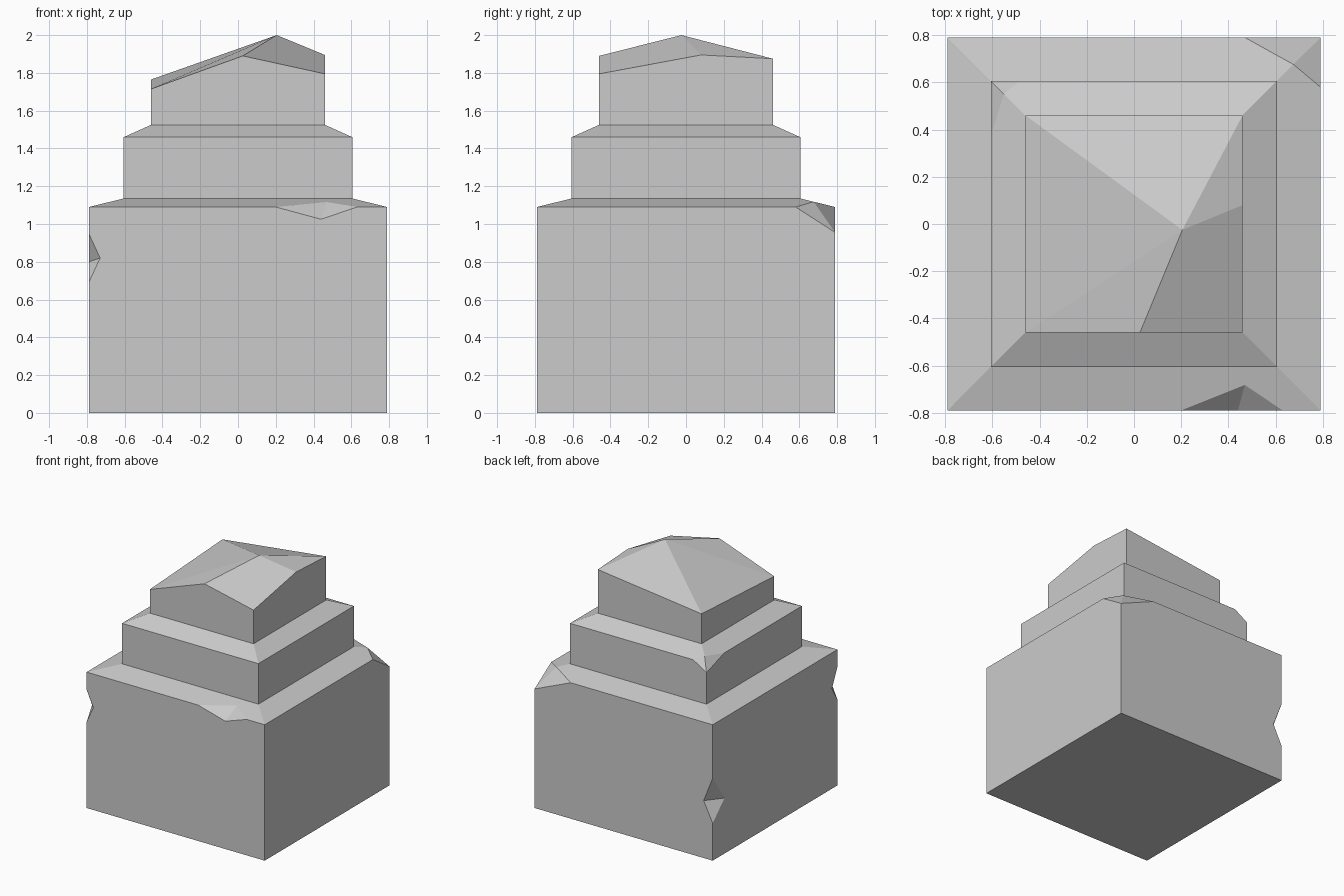
import bpy
import bmesh
from mathutils import Vector

cube = bpy.data.objects.get("Cube")
if cube:
    bpy.data.objects.remove(cube, do_unlink=True)

# Plain stone colour
STONE = (0.6, 0.6, 0.6, 1.0)
stone = bpy.data.materials.new("grey_stone")
stone.use_nodes = True
stone.diffuse_color = STONE
stone.node_tree.nodes["Principled BSDF"].inputs["Base Color"].default_value = STONE

BASE, MIDDLE, CAP = 0.79, 0.605, 0.46      # half widths of the three tiers
BASE_TOP, MIDDLE_TOP = 1.09, 1.46


def make_object(name, bm):
    bmesh.ops.recalc_face_normals(bm, faces=bm.faces)
    mesh = bpy.data.meshes.new(name)
    bm.to_mesh(mesh)
    bm.free()
    mesh.materials.append(stone)
    obj = bpy.data.objects.new(name, mesh)
    bpy.context.collection.objects.link(obj)
    return obj


# Stepped pillar: square rings stacked up, closed by a crooked peak
bm = bmesh.new()


def ring(half, heights):
    corners = ((-1, -1), (1, -1), (1, 1), (-1, 1))
    return [bm.verts.new((sx * half, sy * half, z))
            for (sx, sy), z in zip(corners, heights)]


levels = ((BASE, 0), (BASE, BASE_TOP), (MIDDLE, 1.135),
          (MIDDLE, MIDDLE_TOP), (CAP, 1.525))
rings = [ring(half, [z] * 4) for half, z in levels]
bm.faces.new(rings[0])
for low, high in zip(rings, rings[1:]):
    for i in range(4):
        j = (i + 1) % 4
        bm.faces.new((low[i], low[j], high[j], high[i]))

# Cap walls and broken roof facets
f_left, f_right, b_right, b_left = ring(CAP, (1.715, 1.795, 1.875, 1.765))
f_mid = bm.verts.new((0.025, -CAP, 1.89))
r_mid = bm.verts.new((CAP, 0.08, 1.895))
peak = bm.verts.new((0.205, -0.025, 2.0))
c0, c1, c2, c3 = rings[-1]
for face in ((c0, c1, f_right, f_mid, f_left),
             (c1, c2, b_right, r_mid, f_right),
             (c2, c3, b_left, b_right),
             (c3, c0, f_left, b_left),
             (f_mid, peak, f_left), (peak, b_left, f_left),
             (f_mid, f_right, r_mid, peak),
             (r_mid, b_right, peak), (b_right, b_left, peak)):
    bm.faces.new(face)
pillar = make_object("stepped_stone_pillar", bm)


def chip(end_a, end_b, ridge_a, ridge_b, outside):
    """Carve two facets that meet along the ridge."""
    cut = bmesh.new()
    a, b, p, q, out = [cut.verts.new(Vector(v)) for v in
                       (end_a, end_b, ridge_a, ridge_b, outside)]
    for end in (a, b):
        for pair in ((p, q), (p, out), (q, out)):
            cut.faces.new((end, *pair))
    cutter = make_object("chip_cutter", cut)
    cutter.hide_render = True
    mod = pillar.modifiers.new("chip", "BOOLEAN")
    mod.operation = "DIFFERENCE"
    mod.solver = "EXACT"
    mod.object = cutter
    bpy.context.view_layer.objects.active = pillar
    bpy.ops.object.modifier_apply(modifier=mod.name)
    bpy.data.objects.remove(cutter, do_unlink=True)


# Chip in the front upper edge
chip((0.2, -BASE, BASE_TOP), (0.63, -BASE, BASE_TOP),
     (0.44, -BASE, 1.025), (0.47, -0.68, 1.118), (0.44, -0.95, 1.25))
# Broken back corner of the base
chip((0.47, BASE, BASE_TOP), (BASE, 0.58, BASE_TOP),
     (BASE, BASE, 0.955), (0.675, 0.675, 1.119), (0.95, 0.95, 1.25))
# Broken back corner of the middle tier
chip((-0.487, MIDDLE, MIDDLE_TOP), (-MIDDLE, 0.38, MIDDLE_TOP),
     (-MIDDLE, MIDDLE, 1.387), (-0.55, 0.55, 1.486), (-0.75, 0.75, 1.6))
# Notches in the two upright edges on the -x side
chip((-BASE, -BASE, 0.95), (-BASE, -BASE, 0.69),
     (-0.73, -BASE, 0.82), (-BASE, -0.72, 0.8), (-0.95, -0.95, 0.82))
chip((-BASE, BASE, 0.664), (-BASE, BASE, 0.3),
     (-0.71, BASE, 0.46), (-BASE, 0.64, 0.445), (-0.95, 0.95, 0.46))
